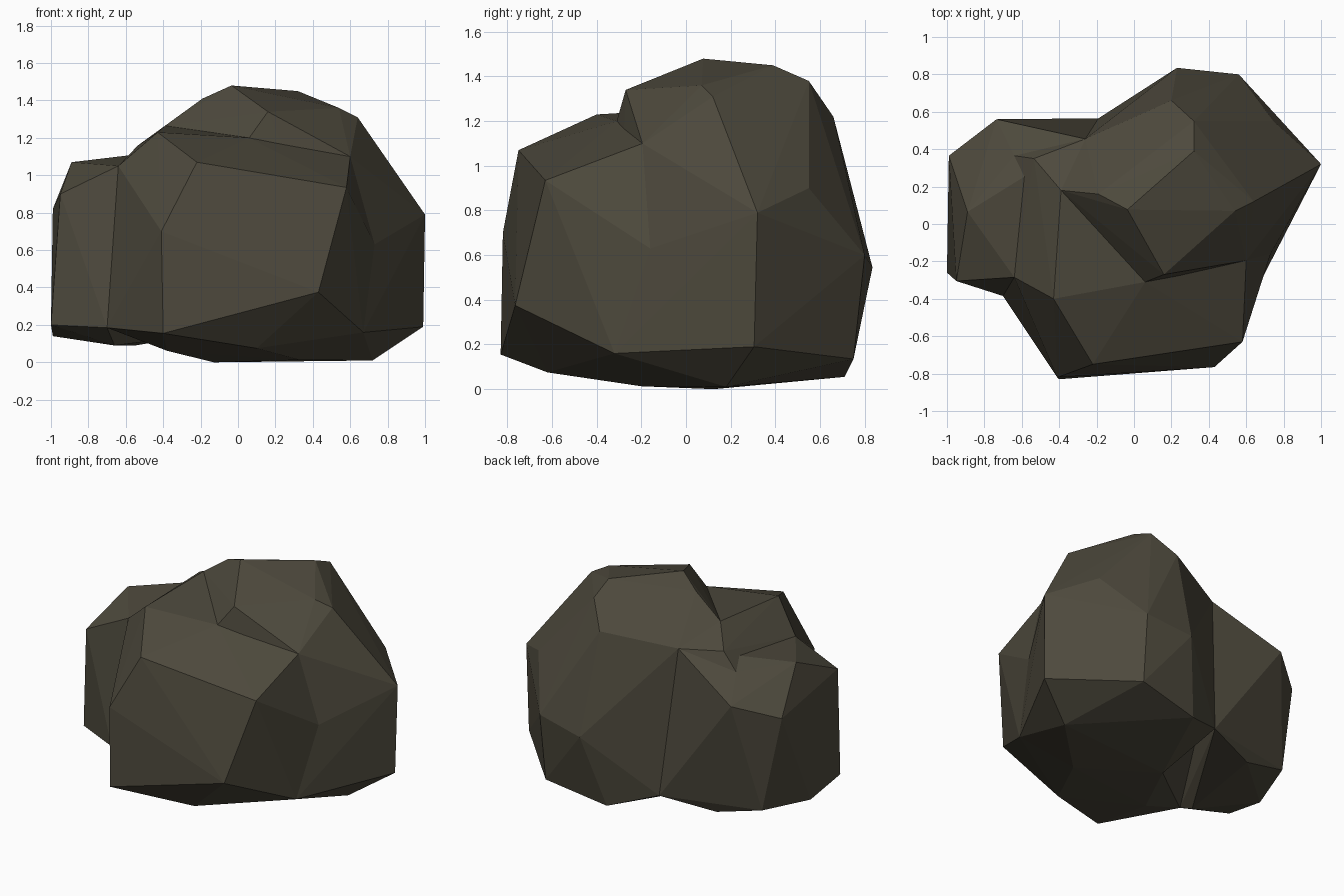
import bpy, bmesh

if "Cube" in bpy.data.objects:
    bpy.data.objects.remove(bpy.data.objects["Cube"])

# One flat stone colour
stone = bpy.data.materials.new("dark_olive_stone")
stone.diffuse_color = (0.075, 0.067, 0.046, 1.0)
stone.use_nodes = True
stone.node_tree.nodes["Principled BSDF"].inputs["Base Color"].default_value = stone.diffuse_color

# Corners shared along the seams between lobes
left_seam = [(-.64, -.285, 1.05), (-.64, -.29, .73), (-.70, -.385, .185),
             (-.64, .365, 1.05), (-.26, .455, 1.145)]
back_seam = [(-.39, .18, 1.265), (.06, -.31, 1.2), (.60, -.195, 1.10),
             (.73, -.16, .63), (.67, -.32, .16), (.33, -.2, .013), (-.13, .125, 0)]
rear_crease = [(-.26, .455, 1.145), (-.19, .565, .15)]

# Outer corners of each lobe
front_lobe = [(-.43, -.40, 1.23), (-.22, -.75, 1.07), (.58, -.63, .935),
              (.43, -.765, .375), (-.40, -.83, .155), (-.41, -.82, .70),
              (.10, -.62, .075), (-.38, -.34, .062), (-.535, .35, 1.16)]
back_lobe = [(.16, -.27, 1.34), (-.035, .077, 1.48), (-.19, .16, 1.41),
             (.32, .39, 1.45), (.32, .55, 1.38), (.20, .66, 1.22),
             (.54, .07, 1.36), (.64, .12, 1.31), (.745, .55, .90),
             (1.0, .32, .79), (.99, .305, .19), (.23, .835, .545),
             (.56, .80, .60), (.11, .71, .055), (.55, .75, .135), (.72, .18, .01)]
left_lobe = [(-.89, .065, 1.07), (-.95, -.305, .90), (-1.0, -.26, .20),
             (-.99, .365, .82), (-.99, .05, .14), (-.87, .41, .17),
             (-.735, .56, .91), (-.55, .45, .09), (-.66, -.22, .09)]


def hull(name, points):
    """Faceted boulder lobe: convex hull of its corners."""
    bm = bmesh.new()
    for p in points:
        bm.verts.new(p)
    res = bmesh.ops.convex_hull(bm, input=bm.verts)
    junk = {g for g in res["geom_interior"] + res["geom_unused"]
            if isinstance(g, bmesh.types.BMVert) and g.is_valid}
    bmesh.ops.delete(bm, geom=list(junk), context='VERTS')
    bmesh.ops.recalc_face_normals(bm, faces=bm.faces)
    mesh = bpy.data.meshes.new(name)
    bm.to_mesh(mesh)
    bm.free()
    mesh.materials.append(stone)
    obj = bpy.data.objects.new(name, mesh)
    bpy.context.collection.objects.link(obj)
    return obj


rock = hull("boulder", back_lobe + back_seam + rear_crease)
others = [hull("front_lobe", front_lobe + back_seam + left_seam),
          hull("left_lobe", left_lobe + left_seam + rear_crease)]

# Fuse the lobes into one boulder
for lobe in others:
    mod = rock.modifiers.new("fuse_" + lobe.name, 'BOOLEAN')
    mod.operation = 'UNION'
    mod.solver = 'EXACT'
    mod.object = lobe
bpy.context.view_layer.update()
fused = bpy.data.meshes.new_from_object(
    rock.evaluated_get(bpy.context.evaluated_depsgraph_get()))
rock.modifiers.clear()
rock.data = fused
for lobe in others:
    bpy.data.objects.remove(lobe)
